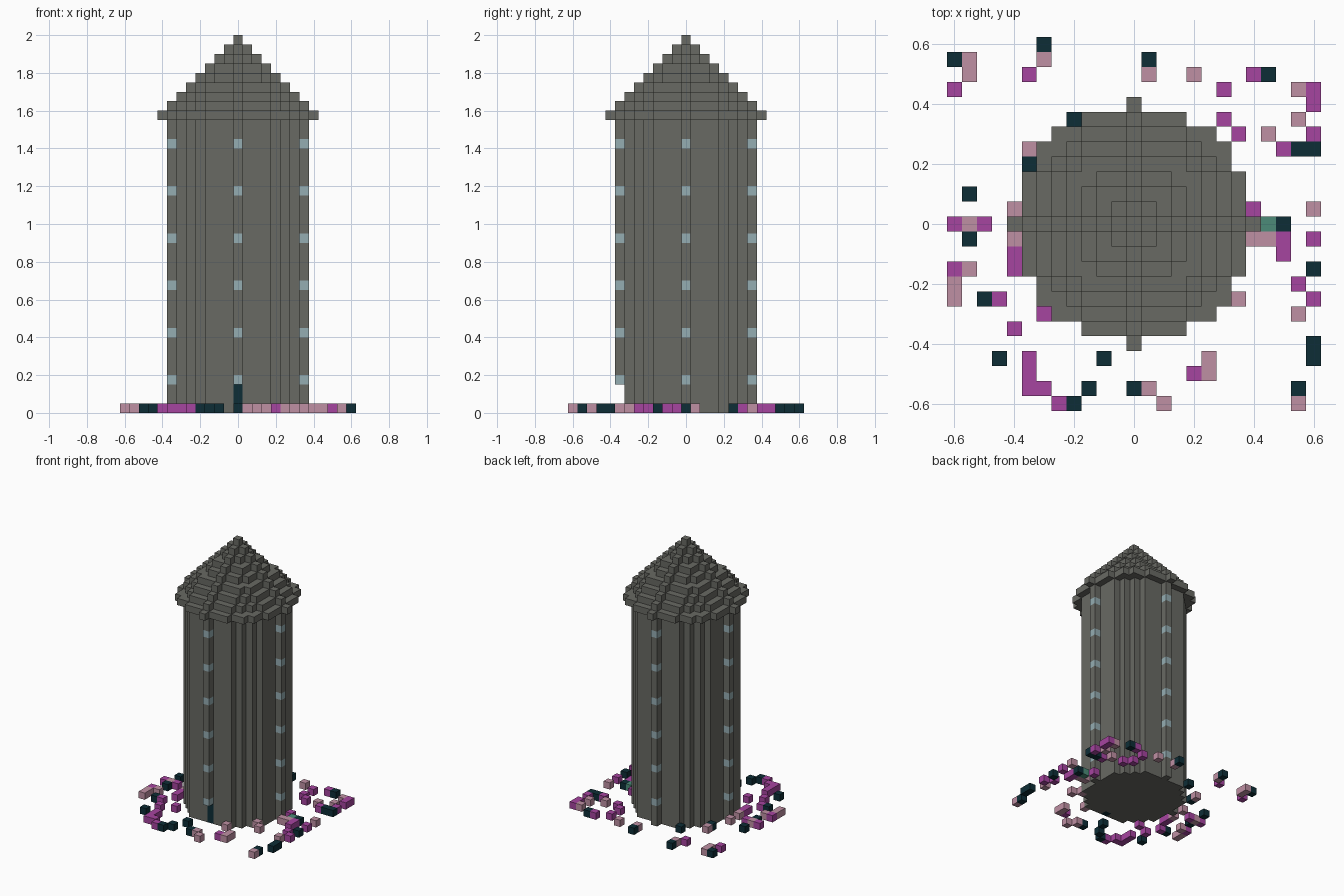
import bpy
import bmesh
from mathutils import Vector

cube = bpy.data.objects.get("Cube")
if cube:
    bpy.data.objects.remove(cube, do_unlink=True)

UNIT = 0.05          # edge of one block
WALL_RADIUS = 7
WALL_HEIGHT = 31


def material(name, rgb):
    mat = bpy.data.materials.new(name)
    mat.use_nodes = True
    mat.diffuse_color = (*rgb, 1)
    mat.node_tree.nodes["Principled BSDF"].inputs["Base Color"].default_value = (*rgb, 1)
    return mat


stone = material("grey stone", (0.14, 0.142, 0.126))
glass = material("pale window", (0.3, 0.42, 0.45))
mauve = material("mauve petal", (0.52, 0.28, 0.37))
purple = material("purple petal", (0.38, 0.058, 0.35))
dark = material("dark teal", (0.004, 0.027, 0.037))
green = material("leaf green", (0.072, 0.26, 0.19))


def disc(radius, level):
    span = range(-radius, radius + 1)
    return {(x, y, level) for x in span for y in span
            if x * x + y * y <= radius * radius}


# Stone wall: a round shaft of blocks
wall = set()
for level in range(WALL_HEIGHT):
    wall |= disc(WALL_RADIUS, level)

# Window blocks repeat up the four outermost columns
sides = [(1, 0), (-1, 0), (0, 1), (0, -1)]
windows = {(sx * WALL_RADIUS, sy * WALL_RADIUS, level)
           for sx, sy in sides for level in range(3, WALL_HEIGHT, 5)}

# Door recessed under the lowest front window
doorway = {(0, -WALL_RADIUS, level) for level in range(3)}
door = {(x, y + 1, z) for x, y, z in doorway}
wall -= windows | doorway | door

# Stepped conical roof
roof = set()
for step in range(WALL_RADIUS + 2):
    roof |= disc(WALL_RADIUS + 1 - step, WALL_HEIGHT + step)

# Flower bed plan, back row first, one letter per block
PLAN = [
    "......D",
    "DM....M......D",
    ".M...P.......M..M...PD",
    "P.................P....MP",
    "........................P",
    "........D.........P....M",
    "...................P.M..P",
    ".....M................PDD",
    ".....D",
    "",
    ".D",
    "....M...............P...M",
    "PMP..................GD",
    ".D..M...............MMP.P",
    "....P.................P",
    "PM..P...................D",
    "M.................M....P",
    "M.DP...............M....P",
    "......P................M",
    "....P..........M",
    "........................D",
    "...D.P....D......M......D",
    ".....P..........PM",
    ".....PP..D..DM.........D",
    ".......PD.....M........M",
]
half = len(PLAN) // 2


def bed(letter):
    return {(col - half, half - row, 0)
            for row, line in enumerate(PLAN)
            for col, mark in enumerate(line) if mark == letter}


parts = [
    ("tower_wall", wall, stone),
    ("tower_windows", windows, glass),
    ("tower_door", door, dark),
    ("tower_roof", roof, stone),
    ("mauve_flowers", bed("M"), mauve),
    ("purple_flowers", bed("P"), purple),
    ("dark_flowers", bed("D"), dark),
    ("green_plant", bed("G"), green),
]
occupied = set().union(*(cells for _, cells, _ in parts))


def build_blocks(name, cells, mat):
    """Mesh only the block faces that are open to the air."""
    bm = bmesh.new()
    corners = {}

    def corner(p):
        key = tuple(round(c * 2) for c in p)
        if key not in corners:
            corners[key] = bm.verts.new(p * UNIT)
        return corners[key]

    for cell in sorted(cells):
        centre = Vector(cell) + Vector((0, 0, 0.5))
        for axis in range(3):
            for sign in (-1, 1):
                n = Vector((0, 0, 0))
                n[axis] = sign
                if tuple(int(a + b) for a, b in zip(cell, n)) in occupied:
                    continue
                u = Vector((0, 0, 0))
                u[(axis + 1) % 3] = 1
                v = n.cross(u)
                ring = [-u - v, u - v, u + v, v - u]
                bm.faces.new([corner(centre + (n + r) / 2) for r in ring])
    mesh = bpy.data.meshes.new(name)
    bm.to_mesh(mesh)
    bm.free()
    mesh.materials.append(mat)
    obj = bpy.data.objects.new(name, mesh)
    bpy.context.collection.objects.link(obj)


for part in parts:
    build_blocks(*part)
